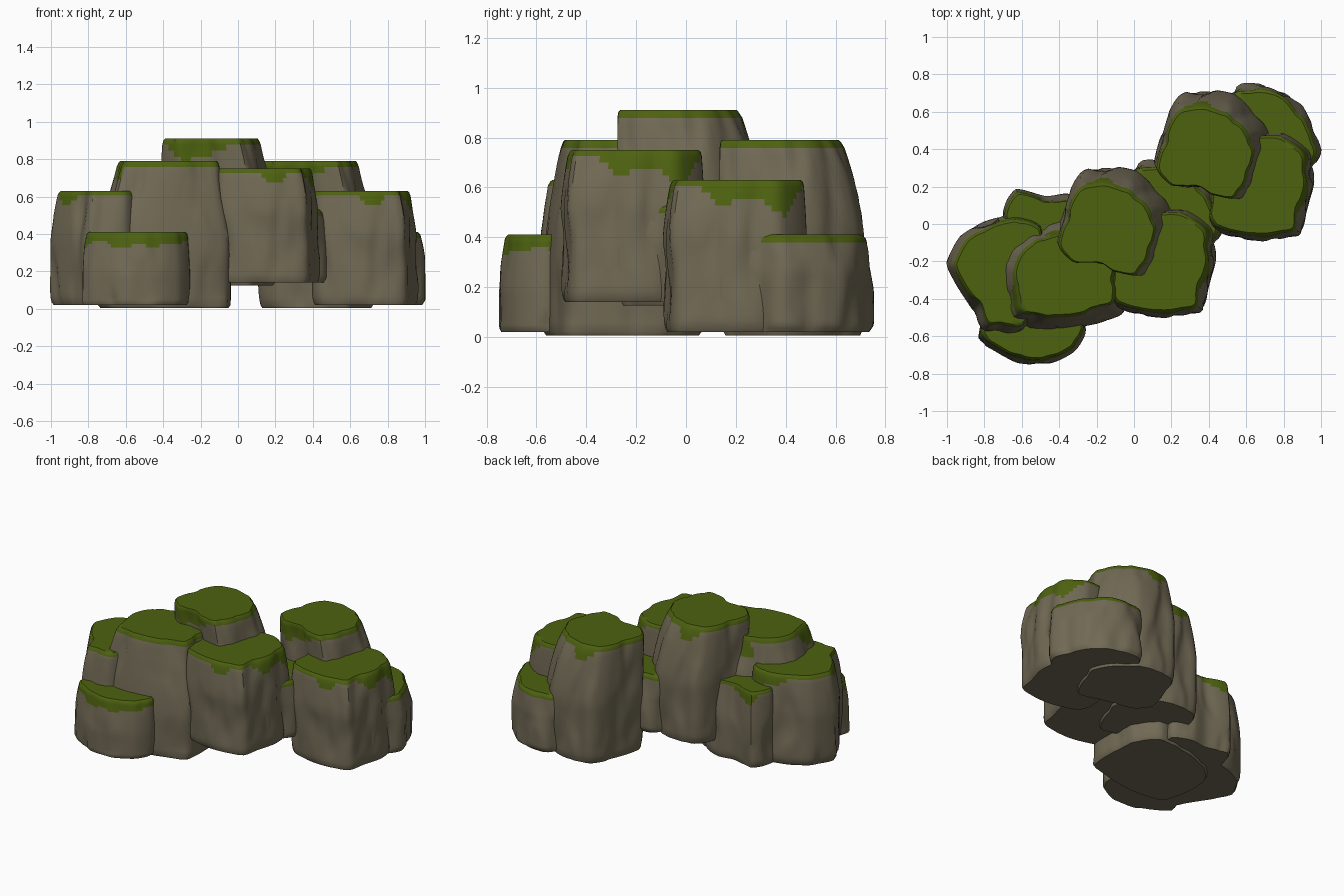
import bpy, bmesh, math
from mathutils import Vector, noise

if "Cube" in bpy.data.objects:
    bpy.data.objects.remove(bpy.data.objects["Cube"])


def material(name, rgb):
    m = bpy.data.materials.new(name)
    m.diffuse_color = (*rgb, 1)
    m.use_nodes = True
    m.node_tree.nodes["Principled BSDF"].inputs["Base Color"].default_value = m.diffuse_color
    return m


STONE = material("brown_grey_stone", (0.165, 0.142, 0.09))
MOSS = material("green_moss", (0.075, 0.122, 0.005))
N = 80


def resample(points):
    """Closed Catmull-Rom curve through the points, N evenly spaced samples."""
    p = [Vector(q) for q in points]
    k, fine = len(p), []
    for i in range(k):
        a, b, c, d = p[i - 1], p[i], p[(i + 1) % k], p[(i + 2) % k]
        for j in range(20):
            t = j / 20
            smooth = 0.5 * (2 * b + (c - a) * t + (2 * a - 5 * b + 4 * c - d) * t * t
                            + (3 * b - a - 3 * c + d) * t ** 3)
            fine.append(smooth.lerp(b.lerp(c, t), 0.5))
    fine.append(fine[0])
    dist = [0]
    for u, v in zip(fine, fine[1:]):
        dist.append(dist[-1] + (v - u).length)
    out, s = [], 0
    for i in range(N):
        target = dist[-1] * i / N
        while dist[s + 1] < target:
            s += 1
        f = (target - dist[s]) / max(dist[s + 1] - dist[s], 1e-6)
        out.append(fine[s].lerp(fine[s + 1], f))
    return out


def rock(name, outline, z0, z1, shift=(0, 0), top=0.92, start=0.45,
         foot=0.94, offset=(0, 0, 0), seed=0):
    """Boulder: wall rings from foot to rim, then flat concentric caps."""
    plan = resample(outline)
    mid = sum(plan, Vector((0, 0))) / N
    shift = Vector(shift)
    h = z1 - z0
    rings = []
    # (height, scale, share of the taper, wall roughness)
    rows = [(z0, s * foot, 0, 0) for s in (0.25, 0.6, 0.9)]
    rows += [(z0, foot, 0, 0.4), (z0 + 0.015, foot + 0.03, 0, 0.7)]
    for i in range(22):
        t = 0.07 + 0.89 * i / 21
        w = max(0, (t - start) / (1 - start)) ** 1.4
        f = min(1, foot + 0.04 + 0.1 * t)
        rows.append((z0 + h * t, f, w, 1))
    rows += [(z1 - 0.008, 0.99, 1, 0.9), (z1, 0.96, 1, 0.8)]
    rows += [(z1, s, 1, s * 0.7) for s in (0.88, 0.78, 0.66, 0.52, 0.38, 0.24, 0.1)]
    bm = bmesh.new()
    for z, s, w, rough in rows:
        ring = []
        for q in plan:
            d = q - mid
            # chiselled, mostly vertical hollows
            n = noise.noise(Vector((q.x * 7 + seed, q.y * 7, z * 2.5)))
            m = noise.noise(Vector((q.x * 14, q.y * 14 + seed, z * 5)))
            cut = min(0.004, 0.035 * n + 0.014 * m) * rough
            c = mid + shift * w + d * s * (1 + (top - 1) * w) + d.normalized() * cut
            ring.append(bm.verts.new((c.x, c.y, z)))
        rings.append(ring)
    for a, b in zip(rings, rings[1:]):
        for i in range(N):
            j = (i + 1) % N
            bm.faces.new((a[i], a[j], b[j], b[i]))
    bm.faces.new(rings[0])
    bm.faces.new(rings[-1])
    bmesh.ops.recalc_face_normals(bm, faces=bm.faces)
    # moss on the tops, dripping down the rim in patches
    for f in bm.faces:
        c = f.calc_center_median()
        n = noise.noise(Vector((c.x * 6 + seed, c.y * 6, c.z * 6)))
        depth = 0.03 + 0.17 * max(0, n)
        mossy = c.z > z1 - depth or (f.normal.z > 0.75 and c.z > z0 + h * 0.6)
        f.material_index = 1 if mossy else 0
        f.smooth = True
    me = bpy.data.meshes.new(name)
    bm.to_mesh(me)
    bm.free()
    me.materials.append(STONE)
    me.materials.append(MOSS)
    ob = bpy.data.objects.new(name, me)
    ob.location = offset
    bpy.context.collection.objects.link(ob)
    bpy.context.view_layer.objects.active = ob
    ob.select_set(True)
    bpy.ops.object.shade_smooth_by_angle(angle=math.radians(40))
    ob.select_set(False)


# Three-boulder group, used twice: right end on the ground, middle raised
for label, off in (("right", (0, 0, 0)), ("middle", (-0.525, -0.41, 0.12))):
    rock(label + "_tall_rock",
         [(0.11, 0.33), (0.19, 0.6), (0.25, 0.69), (0.36, 0.72), (0.54, 0.69),
          (0.69, 0.54), (0.73, 0.43), (0.66, 0.24), (0.6, 0.14), (0.4, 0.18), (0.21, 0.22)],
         0.005, 0.79, (-0.035, -0.05), 0.84, 0.5, offset=off, seed=3)
    rock(label + "_front_rock",
         [(0.4, 0.05), (0.43, -0.03), (0.54, -0.07), (0.7, -0.09), (0.89, -0.06),
          (0.92, 0.07), (0.96, 0.22), (0.94, 0.38), (0.8, 0.48), (0.55, 0.46), (0.42, 0.3)],
         0.02, 0.63, (-0.02, 0.01), 0.92, 0.6, 0.95, offset=off, seed=8)
    rock(label + "_low_rock",
         [(0.5, 0.68), (0.58, 0.75), (0.76, 0.735), (0.88, 0.66), (0.95, 0.53),
          (1.0, 0.39), (0.95, 0.28), (0.92, 0.12), (0.5, 0.15), (0.45, 0.4)],
         0.02, 0.41, (-0.01, -0.01), 0.93, 0.6, 0.95, offset=off, seed=14)

# Left group
rock("left_tall_rock",
     [(-0.75, -0.2), (-0.62, -0.04), (-0.4, 0.04), (-0.17, 0.06), (-0.05, -0.1),
      (-0.05, -0.47), (-0.2, -0.53), (-0.45, -0.57), (-0.7, -0.53)],
     0.005, 0.79, (0.02, 0.0), 0.75, 0.35, 0.97, seed=21)
rock("left_side_rock",
     [(-1.0, -0.21), (-0.93, -0.07), (-0.8, 0.01), (-0.64, 0.05), (-0.5, 0.0),
      (-0.45, -0.3), (-0.6, -0.57), (-0.8, -0.57), (-0.86, -0.46), (-0.95, -0.32)],
     0.02, 0.63, (0.015, 0.0), 0.9, 0.55, 0.95, seed=27)
rock("left_low_rock",
     [(-0.83, -0.61), (-0.72, -0.69), (-0.62, -0.74), (-0.46, -0.75), (-0.32, -0.68),
      (-0.26, -0.57), (-0.33, -0.35), (-0.75, -0.38)],
     0.02, 0.41, (0.0, 0.02), 0.95, 0.4, 0.97, seed=33)
rock("left_back_rock",
     [(-0.7, 0.07), (-0.63, 0.185), (-0.47, 0.145), (-0.35, 0.16), (-0.22, 0.1),
      (-0.25, -0.2), (-0.68, -0.2)],
     0.02, 0.54, (0.0, -0.01), 0.95, 0.5, 0.95, seed=40)
